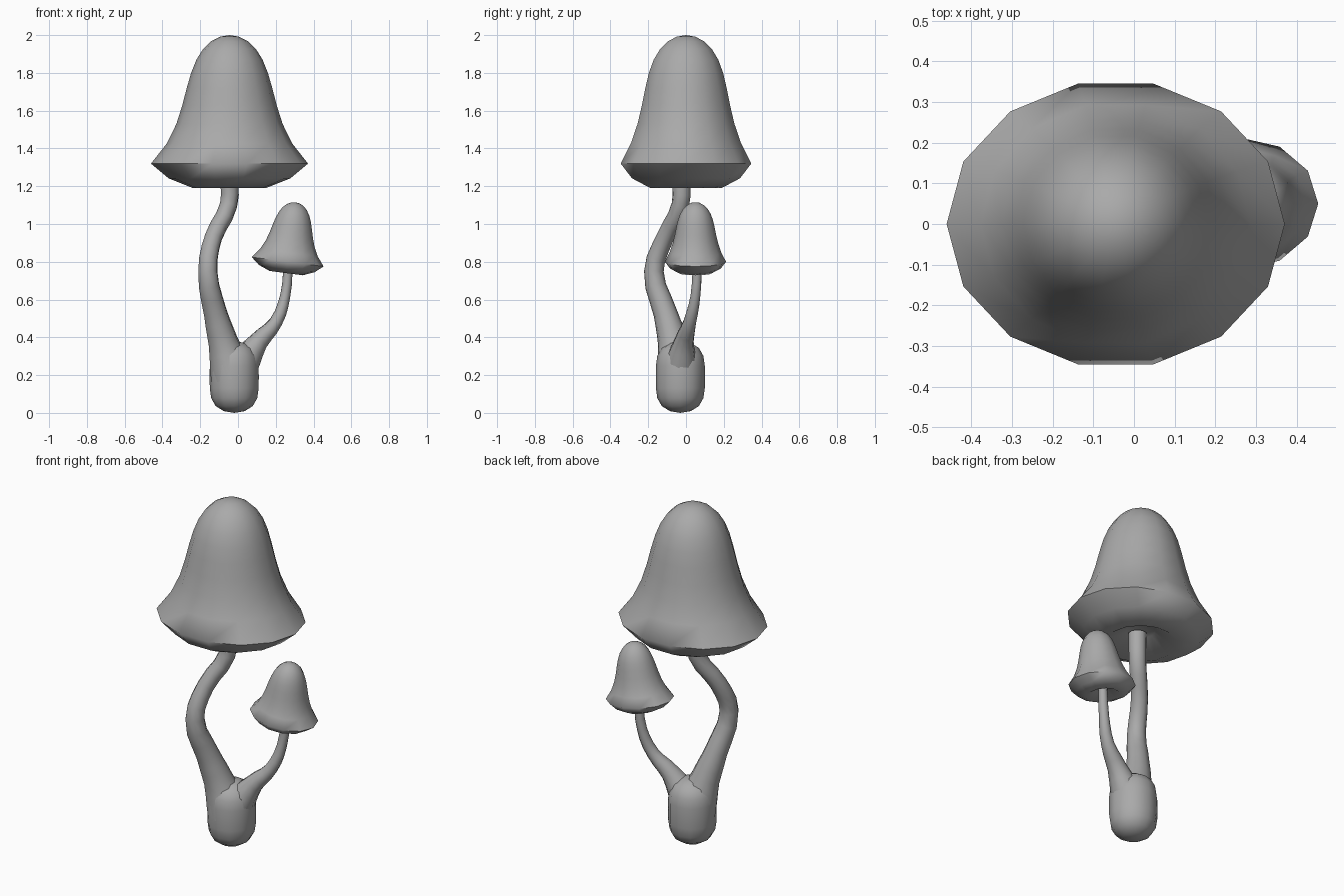
import bpy
import bmesh
import math
from mathutils import Vector

cube = bpy.data.objects.get("Cube")
if cube:
    bpy.data.objects.remove(cube, do_unlink=True)

GREY = (0.4, 0.4, 0.4, 1)
grey = bpy.data.materials.new("mushroom grey")
grey.use_nodes = True
grey.diffuse_color = GREY
grey.node_tree.nodes["Principled BSDF"].inputs["Base Color"].default_value = GREY


def add_object(name, data):
    """Link new geometry to the scene and make it the only selected object."""
    data.materials.append(grey)
    obj = bpy.data.objects.new(name, data)
    bpy.context.collection.objects.link(obj)
    bpy.ops.object.select_all(action="DESELECT")
    obj.select_set(True)
    bpy.context.view_layer.objects.active = obj
    return obj


def smooth_active():
    bpy.ops.object.shade_smooth_by_angle(angle=math.radians(65))


def dome(t):
    """Radius of a blunt rounded end, from full at the middle to zero at the tip."""
    return math.sqrt(max(0, 1 - t ** 4))


def ease(count):
    """Steps from zero to one that crowd together towards the tip."""
    return [math.sin(math.pi / 2 * i / count) for i in range(count + 1)]


def lathe(profile, sides):
    """Turn a profile of (radius, height) points around the z axis."""
    bm = bmesh.new()
    verts = [bm.verts.new((radius, 0, height)) for radius, height in profile]
    edges = [bm.edges.new(pair) for pair in zip(verts, verts[1:])]
    bmesh.ops.spin(bm, geom=verts + edges, cent=(0, 0, 0), axis=(0, 0, 1),
                   angle=2 * math.pi, steps=sides)
    bmesh.ops.remove_doubles(bm, verts=bm.verts, dist=0.0005)
    bmesh.ops.recalc_face_normals(bm, faces=bm.faces)
    return bm


def finish(name, bm):
    mesh = bpy.data.meshes.new(name)
    bm.to_mesh(mesh)
    bm.free()
    add_object(name, mesh)
    smooth_active()


def make_cap(name, base, radius, height, sides, lean=0, tilt=0):
    """Bell cap: hollow underside, flared rim and a domed crown."""
    rim = height * 0.16
    underside = [(0, 0.6), (0.2, 0.6), (0.5, 0), (0.8, 0.4)]
    profile = [(radius * r, rim * h) for r, h in underside]
    for t in ease(10):
        bell = 0.6 * dome(t) + 0.4 * (1 - t) ** 3.5
        profile.append((radius * bell, rim + (height - rim) * t))
    bm = lathe(profile, sides)
    for vert in bm.verts:
        # The crown stays round while the rim widens sideways
        reach = vert.co.xy.length / radius
        widen = 0.16 * max(0, reach - 0.5)
        vert.co.x *= 1 + widen
        vert.co.y *= 1 - widen
        rise = vert.co.z / height
        vert.co.z += tilt * vert.co.x
        vert.co.x += lean * rise
        vert.co += Vector(base)
    finish(name, bm)


def make_bulb(name, centre, radius, half_height, sides):
    """Blunt rounded root, the same above and below its middle."""
    upper = ease(5)
    steps = [-t for t in reversed(upper)] + upper[1:]
    bm = lathe([(radius * dome(t), half_height * t) for t in steps], sides)
    bmesh.ops.translate(bm, verts=bm.verts, vec=centre)
    finish(name, bm)


def make_stem(name, points):
    """Tapering tube through (position, radius) points."""
    curve = bpy.data.curves.new(name, "CURVE")
    curve.dimensions = "3D"
    curve.bevel_depth = 1
    curve.bevel_resolution = 3
    curve.resolution_u = 3
    curve.use_fill_caps = True
    spline = curve.splines.new("BEZIER")
    spline.bezier_points.add(len(points) - 1)
    for knot, (position, radius) in zip(spline.bezier_points, points):
        knot.co = position
        knot.radius = radius
        knot.handle_left_type = knot.handle_right_type = "AUTO"
    add_object(name, curve)
    bpy.ops.object.convert(target="MESH")
    smooth_active()


# Swollen root that both stems grow from
make_bulb("root_bulb", (-0.02, -0.03, 0.19), 0.13, 0.19, 12)

# Thick stem, bending out to the right and front, then back under the large cap
make_stem("main_stem", [
    ((-0.03, -0.04, 0.2), 0.12),
    ((-0.08, -0.07, 0.38), 0.08),
    ((-0.12, -0.11, 0.53), 0.063),
    ((-0.16, -0.17, 0.75), 0.052),
    ((-0.13, -0.11, 0.93), 0.047),
    ((-0.05, -0.03, 1.1), 0.047),
    ((-0.045, -0.025, 1.26), 0.05),
])

# Thin stem branching to the left
make_stem("side_stem", [
    ((0.02, -0.03, 0.25), 0.09),
    ((0.11, -0.01, 0.38), 0.052),
    ((0.2, 0.02, 0.48), 0.035),
    ((0.25, 0.05, 0.62), 0.027),
    ((0.267, 0.06, 0.8), 0.024),
])

make_cap("large_cap", (-0.045, 0, 1.19), 0.385, 0.81, 14)
make_cap("small_cap", (0.255, 0.05, 0.74), 0.176, 0.375, 12, lean=0.05, tilt=-0.13)
